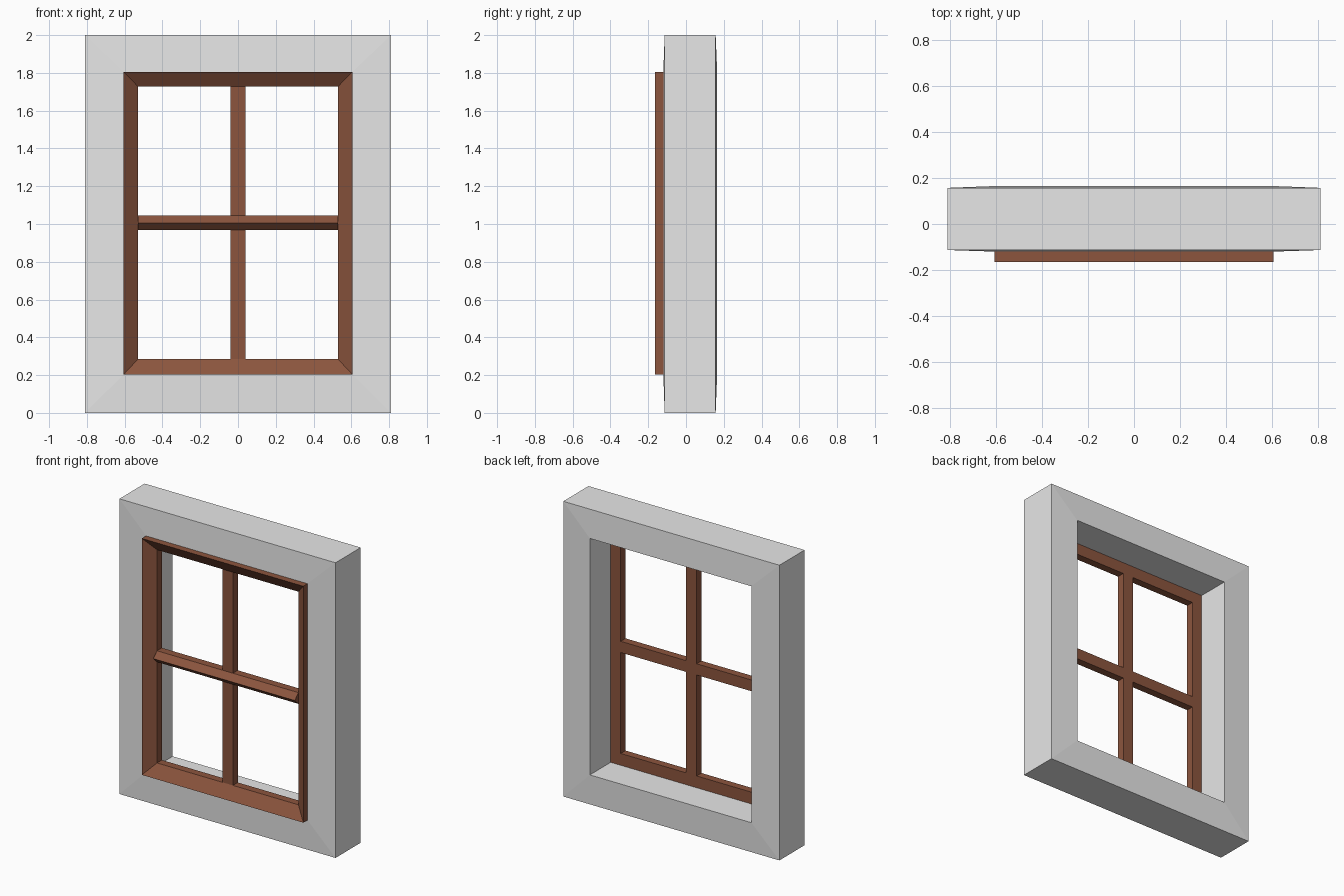
import bpy, bmesh

if "Cube" in bpy.data.objects:
    bpy.data.objects.remove(bpy.data.objects["Cube"])

def material(name, rgb):
    m = bpy.data.materials.new(name)
    m.diffuse_color = (*rgb, 1)
    m.use_nodes = True
    m.node_tree.nodes["Principled BSDF"].inputs["Base Color"].default_value = m.diffuse_color
    return m

GREY = material("grey_plaster", (0.8, 0.8, 0.8))
WOOD = material("brown_wood", (0.262, 0.091, 0.048))

def finish(name, bm, mat):
    bmesh.ops.recalc_face_normals(bm, faces=bm.faces)
    me = bpy.data.meshes.new(name)
    bm.to_mesh(me)
    bm.free()
    me.materials.append(mat)
    ob = bpy.data.objects.new(name, me)
    bpy.context.collection.objects.link(ob)
    return ob

def mitred_frame(name, loops, mat):
    """Closed rectangular frame: each loop is (half width, bottom, top, y)."""
    bm = bmesh.new()
    rings = [[bm.verts.new(p) for p in
              ((-w, y, z0), (w, y, z0), (w, y, z1), (-w, y, z1))]
             for w, z0, z1, y in loops]
    for a, b in zip(rings, rings[1:] + rings[:1]):
        for i in range(4):
            j = (i + 1) % 4
            bm.faces.new((a[i], a[j], b[j], b[i]))
    return finish(name, bm, mat)

def prism(name, start, end, mat):
    """Solid between two matching cross-sections."""
    bm = bmesh.new()
    a = [bm.verts.new(p) for p in start]
    b = [bm.verts.new(p) for p in end]
    bm.faces.new(a)
    bm.faces.new(b)
    for i in range(len(a)):
        j = (i + 1) % len(a)
        bm.faces.new((a[i], a[j], b[j], b[i]))
    return finish(name, bm, mat)

# wall surround, slightly thicker at the opening
OUT, OPEN = (0.81, 0.0, 2.0), (0.605, 0.204, 1.806)
mitred_frame("wall_surround", [(*OUT, -0.113), (*OPEN, -0.12),
                               (*OPEN, 0.165), (*OUT, 0.157)], GREY)

# window frame with front faces sloping in toward the panes
INNER = (0.53, 0.284, 1.728)
FRONT, BACK = -0.11, -0.058
mitred_frame("window_frame", [(*OPEN, -0.165), (*INNER, FRONT),
                              (*INNER, BACK), (*OPEN, BACK)], WOOD)

# upright glazing bars above and below the crossbar
for name, z0, z1 in (("lower_mullion", 0.284, 0.968), ("upper_mullion", 1.044, 1.728)):
    section = [(-0.039, FRONT), (0.039, FRONT), (0.039, BACK), (-0.039, BACK)]
    prism(name, [(x, y, z0) for x, y in section],
          [(x, y, z1) for x, y in section], WOOD)

# crossbar with a pointed ridge on the front
section = [(FRONT, 0.968), (-0.15, 1.006), (FRONT, 1.044), (BACK, 1.044), (BACK, 0.968)]
prism("crossbar", [(-0.53, y, z) for y, z in section],
      [(0.53, y, z) for y, z in section], WOOD)
